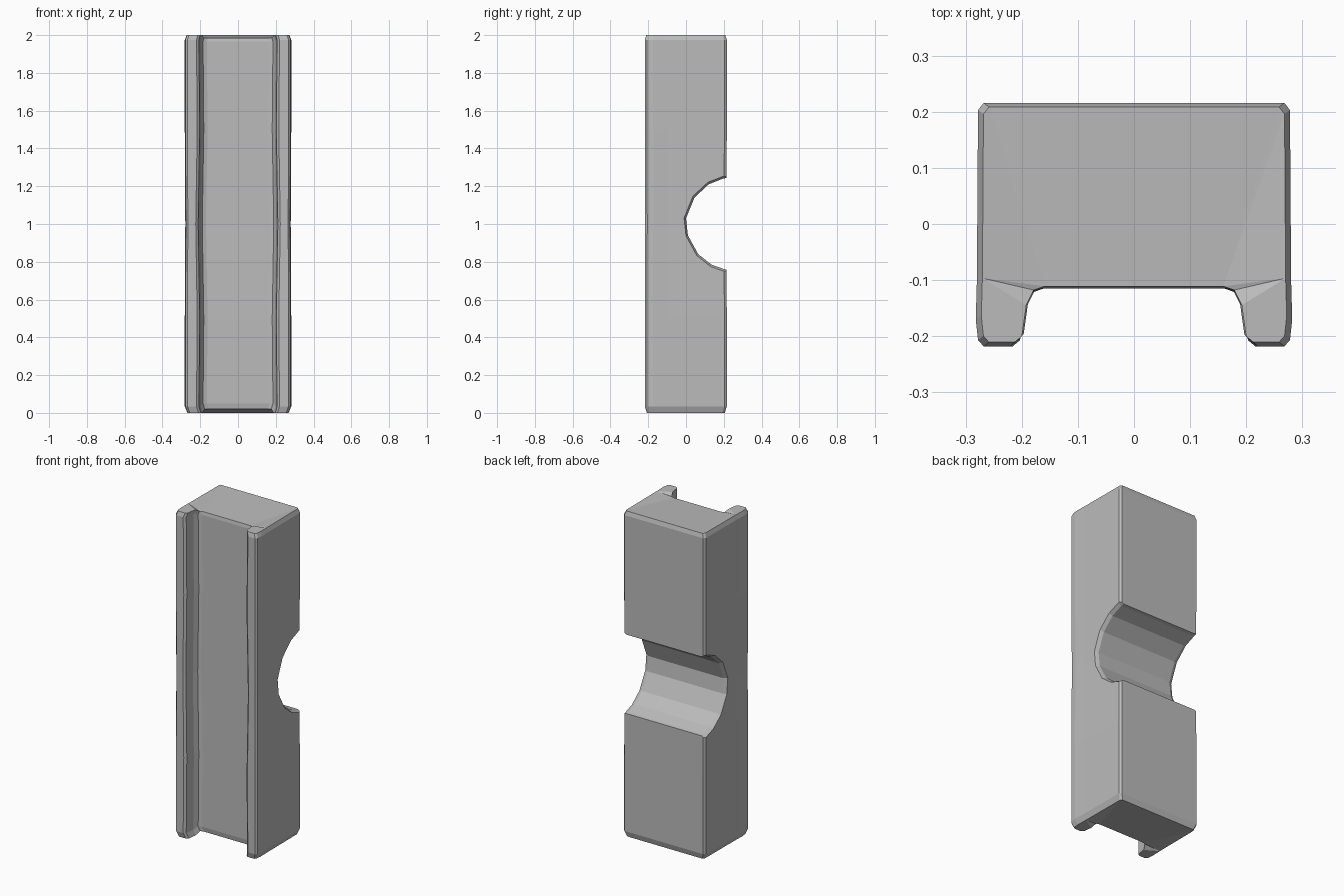
import bpy
import bmesh

cube = bpy.data.objects.get("Cube")
if cube:
    bpy.data.objects.remove(cube, do_unlink=True)

stone = bpy.data.materials.new("plain grey")
stone.use_nodes = True
GREY = (0.5, 0.5, 0.5, 1)
stone.diffuse_color = GREY
stone.node_tree.nodes["Principled BSDF"].inputs["Base Color"].default_value = GREY


def loft(name, rings):
    """Skin a list of equal-length point rings and cap both ends."""
    bm = bmesh.new()
    loops = [[bm.verts.new(p) for p in ring] for ring in rings]
    n = len(loops[0])
    for low, high in zip(loops, loops[1:]):
        for i in range(n):
            j = (i + 1) % n
            bm.faces.new((low[i], low[j], high[j], high[i]))
    caps = [bm.faces.new(loops[0]), bm.faces.new(loops[-1])]
    bmesh.ops.triangulate(bm, faces=caps)
    bmesh.ops.recalc_face_normals(bm, faces=bm.faces[:])
    mesh = bpy.data.meshes.new(name)
    bm.to_mesh(mesh)
    bm.free()
    mesh.materials.append(stone)
    obj = bpy.data.objects.new(name, mesh)
    bpy.context.collection.objects.link(obj)
    return obj


# Channel cross-section: one half, mirrored across x
half = [(0.268, 0.216), (0.278, 0.203), (0.28, -0.1), (0.282, -0.17),
        (0.278, -0.207), (0.268, -0.218), (0.22, -0.218), (0.207, -0.207),
        (0.199, -0.15), (0.185, -0.122), (0.165, -0.115)]
section = half + [(-x, y) for x, y in reversed(half)]


def body_ring(z, scale=1.0, pinch=0.0, dip=0.0):
    ring = []
    for x, y in section:
        side = 1 if x > 0 else -1
        web = y > -0.13 and y < -0.11
        rail = y < -0.11
        px = x * scale + (side * pinch if rail and abs(x) < 0.25 else 0)
        ring.append((px, y * scale, z + (dip if web else 0)))
    return ring


# Body with softened ends and a slightly worn waist on the rails
body = loft("channel_block", [
    body_ring(0.0, 0.95, 0.0, 0.02),
    body_ring(0.035, 1.0, 0.0, 0.015),
    body_ring(0.5, 1.0, -0.004),
    body_ring(1.0, 0.99, 0.006),
    body_ring(1.5, 1.0, -0.004),
    body_ring(1.975, 1.0, 0.0, -0.01),
    body_ring(2.0, 0.965, 0.0, -0.015),
])

# Rounded notch across the back, flaring at both sides
notch = [(0.3, 1.26), (0.195, 1.24), (0.12, 1.21), (0.045, 1.14), (0.0, 1.03),
         (0.01, 0.94), (0.065, 0.84), (0.135, 0.785), (0.2, 0.762), (0.3, 0.74)]


def notch_ring(x, flare):
    return [(x, 0.21 + (y - 0.21) * flare, 1 + (z - 1) * flare) for y, z in notch]


cutter = loft("notch_cutter", [
    notch_ring(-0.32, 1.15), notch_ring(-0.255, 1.0),
    notch_ring(0.255, 1.0), notch_ring(0.32, 1.15),
])
cutter.hide_render = True

cut = body.modifiers.new("notch", "BOOLEAN")
cut.operation = "DIFFERENCE"
cut.solver = "EXACT"
cut.object = cutter
bpy.context.view_layer.objects.active = body
bpy.ops.object.modifier_apply(modifier=cut.name)
bpy.data.objects.remove(cutter, do_unlink=True)
